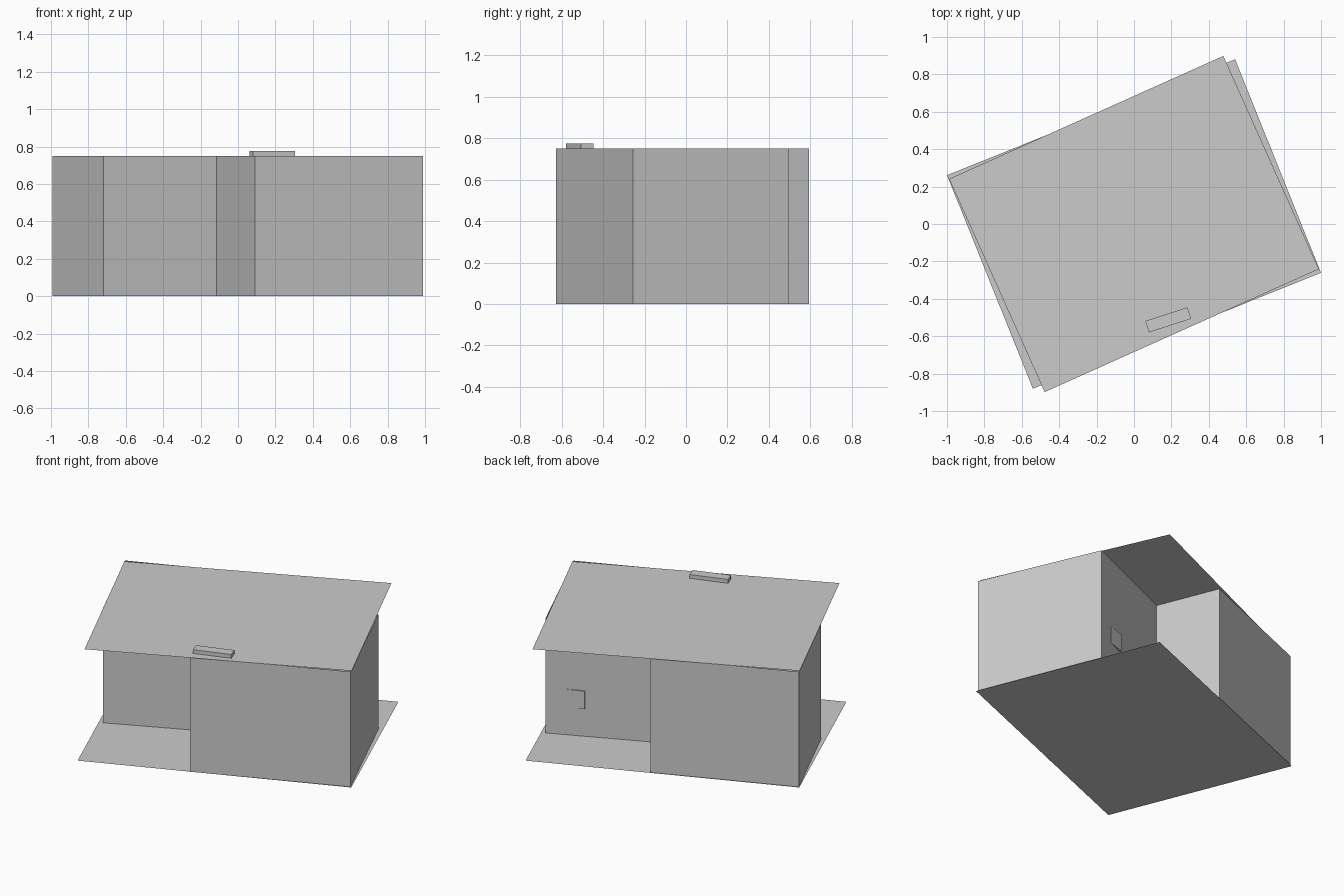
import bpy
import bmesh
from math import radians
from mathutils import Matrix

if "Cube" in bpy.data.objects:
    bpy.data.objects.remove(bpy.data.objects["Cube"])

HEIGHT = 0.75


def make_object(name, bm):
    mesh = bpy.data.meshes.new(name)
    bm.to_mesh(mesh)
    bm.free()
    obj = bpy.data.objects.new(name, mesh)
    bpy.context.collection.objects.link(obj)
    return obj


def sheet(name, length, width, angle, z):
    """Thin flat rectangle turned about z."""
    bm = bmesh.new()
    corners = [(-1, -1), (1, -1), (1, 1), (-1, 1)]
    bm.faces.new([bm.verts.new((x * length / 2, y * width / 2, 0)) for x, y in corners])
    bm.transform(Matrix.Translation((0, 0, z)) @ Matrix.Rotation(radians(angle), 4, 'Z'))
    return make_object(name, bm)


def box(name, size, center, angle):
    bm = bmesh.new()
    bmesh.ops.create_cube(bm, size=1)
    bm.transform(Matrix.Translation(center) @ Matrix.Rotation(radians(angle), 4, 'Z')
                 @ Matrix.Diagonal((*size, 1)))
    return make_object(name, bm)


def wall_ring(name, plan, height):
    """Vertical walls following a closed plan outline."""
    bm = bmesh.new()
    low = [bm.verts.new((x, y, 0)) for x, y in plan]
    high = [bm.verts.new((x, y, height)) for x, y in plan]
    for i in range(len(plan)):
        j = (i + 1) % len(plan)
        bm.faces.new((low[i], low[j], high[j], high[i]))
    return make_object(name, bm)


# Ground slab and the flat roof, turned slightly differently
sheet("floor_slab", 1.66, 1.23, 21.9, 0)
sheet("roof", 1.607, 1.249, 24.15, HEIGHT)

# Z-shaped walls with a recess at front left and back right
wall_ring("walls", [
    (0.99, -0.255), (0.665, 0.495), (-0.003, 0.204), (-0.16, 0.593),
    (-0.993, 0.255), (-0.72, -0.36), (-0.115, -0.09), (0.092, -0.627),
], HEIGHT)

# Low box on the front edge of the roof
box("roof_box", (0.237, 0.064, 0.025), (0.183, -0.5125, HEIGHT + 0.0125), 18)

# Small box breaking out of the recessed back wall
box("wall_box", (0.11, 0.03, 0.115), (0.50, 0.414, 0.24), 18)
